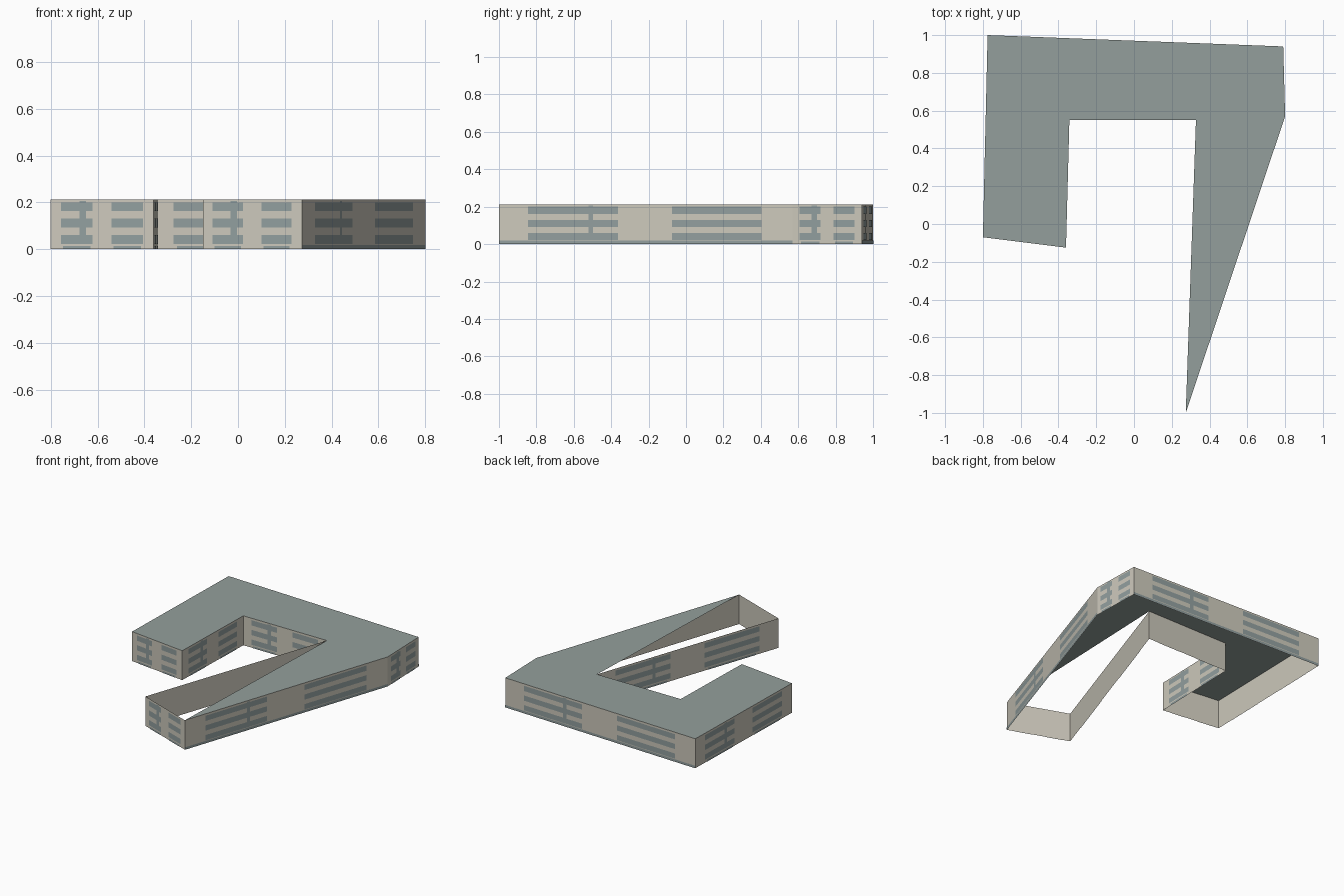
import bpy
import bmesh
from mathutils import Vector

if "Cube" in bpy.data.objects:
    bpy.data.objects.remove(bpy.data.objects["Cube"], do_unlink=True)

HEIGHT = 0.213
OFFSET = 0.002


def material(name, rgb):
    mat = bpy.data.materials.new(name)
    mat.use_nodes = True
    colour = (*rgb, 1.0)
    mat.diffuse_color = colour
    mat.node_tree.nodes["Principled BSDF"].inputs["Base Color"].default_value = colour
    return mat


cream = material("cream wall", (0.61, 0.584, 0.503))
roof_grey = material("grey green roof", (0.296, 0.347, 0.332))
glass = material("blue grey window", (0.287, 0.347, 0.347))


def make_object(name, polygons, mat):
    """Build flat faces from lists of corner points."""
    bm = bmesh.new()
    for points in polygons:
        bm.faces.new([bm.verts.new(p) for p in points])
    bmesh.ops.remove_doubles(bm, verts=bm.verts, dist=0.0001)
    mesh = bpy.data.meshes.new(name)
    bm.to_mesh(mesh)
    bm.free()
    mesh.materials.append(mat)
    obj = bpy.data.objects.new(name, mesh)
    bpy.context.scene.collection.objects.link(obj)
    return obj


# Footprint corners, counter-clockwise from above
left_wing_outer = (-0.80, -0.07)
left_wing_inner = (-0.36, -0.125)
court_left = (-0.342, 0.55)
court_right = (0.328, 0.55)
right_wing_end = (-0.15, -0.845)
right_wing_tip = (0.274, -1.0)
side_bend = (0.80, 0.57)
back_left = (0.79, 0.94)
back_right = (-0.775, 1.0)

# Each wall: name, start, end, whether its base band is continuous
walls = [
    ("left_wing_front", left_wing_outer, left_wing_inner, False),
    ("court_side", left_wing_inner, court_left, False),
    ("court_back", court_left, court_right, False),
    ("right_wing_court_side", court_right, right_wing_end, False),
    ("right_wing_front", right_wing_end, right_wing_tip, False),
    ("right_wing_side", right_wing_tip, side_bend, True),
    ("short_side", side_bend, back_left, False),
    ("back", back_left, back_right, True),
    ("outer_side", back_right, left_wing_outer, False),
]


def wall_panel(start, end, u0, u1, z0, z1, offset=0.0):
    """Upright rectangle along a wall, u running from 0 to 1."""
    a, b = Vector((*start, 0)), Vector((*end, 0))
    along = b - a
    out = Vector((along.y, -along.x, 0)).normalized() * offset
    corners = [(u0, z0), (u1, z0), (u1, z1), (u0, z1)]
    return [a + along * u + out + Vector((0, 0, z)) for u, z in corners]


# Outer shell, open underneath
make_object("walls", [wall_panel(s, e, 0, 1, 0, HEIGHT) for _, s, e, _ in walls], cream)

# The roof leaves a triangle of the right wing uncovered
roof_outline = [left_wing_outer, left_wing_inner, court_left, court_right,
                right_wing_tip, side_bend, back_left, back_right]
make_object("roof", [[(x, y, HEIGHT) for x, y in roof_outline]], roof_grey)

# Window bands, stair windows and base bands on every outer wall
groups = [(0.10, 0.405), (0.59, 0.895)]
rows = [(0.022, 0.06), (0.092, 0.13), (0.162, 0.20)]
for name, start, end, full_band in walls:
    length = (Vector(end) - Vector(start)).length
    half = 0.014 / length
    stair = 0.313
    panels = []
    for u0, u1 in groups:
        for z0, z1 in rows:
            panels.append(wall_panel(start, end, u0, u1, z0, z1, OFFSET))
        if not full_band:
            panels.append(wall_panel(start, end, u0 + 0.02, u1 - 0.02, 0.0, 0.014, OFFSET))
    if full_band:
        panels.append(wall_panel(start, end, 0, 1, 0.0, 0.018, OFFSET))
    # Stair window pieces fill the gaps between the rows
    for z0, z1 in [(0.06, 0.092), (0.13, 0.162), (0.20, 0.206)]:
        panels.append(wall_panel(start, end, stair - half, stair + half, z0, z1, OFFSET))
    make_object(name + "_windows", panels, glass)
